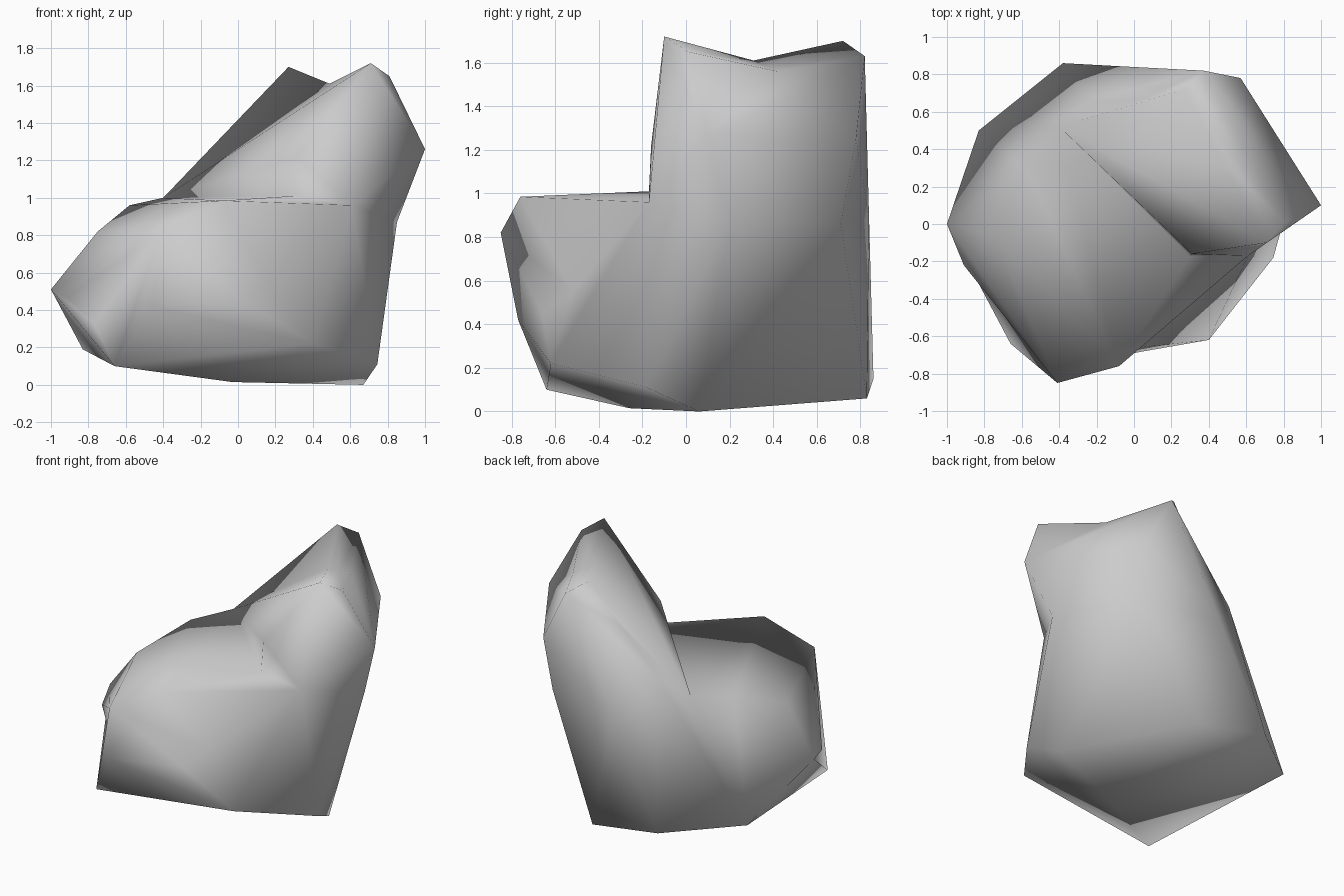
import bpy
import bmesh
from mathutils import Vector

cube = bpy.data.objects.get("Cube")
if cube:
    bpy.data.objects.remove(cube, do_unlink=True)

stone = bpy.data.materials.new("grey_stone")
stone.use_nodes = True
stone.diffuse_color = (0.6, 0.6, 0.6, 1)
bsdf = stone.node_tree.nodes["Principled BSDF"]
bsdf.inputs["Base Color"].default_value = (0.6, 0.6, 0.6, 1)
bsdf.inputs["Roughness"].default_value = 0.9

# Corners where the boulder and the slab meet
valley = {
    "valley_front": (0.3, -0.17, 1.01),
    "valley_side": (0.61, -0.17, 0.96),
    "valley_back": (-0.4, 0.52, 1.0),
}
# Corners on the ground
feet = {
    "foot_side": (0.745, -0.18, 0.11),
    "foot_low": (0.67, 0.06, 0),
    "foot_back": (0.15, 0.83, 0.06),
    "foot_far": (-0.38, 0.86, 0.15),
    "heel": (-0.83, 0.5, 0.19),
}
# Pinched ring halfway up the slab
waist = {
    "waist_side": (0.85, 0.2, 0.87),
    "waist_corner": (0.545, 0.71, 0.86),
    "waist_back": (-0.01, 0.84, 0.88),
    "ridge_back": (-0.24, 0.66, 1.14),
}
boulder_points = valley | feet | {
    "nose": (-1, 0, 0.51),
    "shoulder": (-0.58, 0.3, 0.96),
    "cheek": (-0.75, -0.06, 0.82),
    "front_top": (-0.41, -0.85, 0.82),
    "front_rim": (-0.08, -0.76, 0.985),
    "nose_side": (-0.91, -0.22, 0.47),
    "chin": (-0.46, -0.77, 0.42),
    "toe_left": (-0.66, -0.64, 0.1),
    "toe_right": (0.4, -0.62, 0.22),
    "belly": (-0.03, -0.26, 0.015),
}
slab_points = valley | waist | {
    "ridge_front": (0.31, -0.16, 1.22),
    "peak_front": (0.71, -0.1, 1.72),
    "peak_side": (0.81, 0.01, 1.65),
    "peak_back": (0.27, 0.72, 1.7),
    "peak_rear": (0.37, 0.82, 1.63),
    "elbow": (1, 0.1, 1.26),
    "elbow_back": (0.57, 0.78, 1.25),
}


def rock(name, points, dents=()):
    """Wrap corners in a faceted hull, then push chosen edges inward."""
    bm = bmesh.new()
    corner = {k: bm.verts.new(p) for k, p in points.items()}
    bmesh.ops.convex_hull(bm, input=list(bm.verts))
    bmesh.ops.triangulate(bm, faces=list(bm.faces))
    for a, b, target in dents:
        va, vb = corner[a], corner[b]
        edge = bm.edges.get((va, vb))
        if edge is None:
            continue
        _, mid = bmesh.utils.edge_split(edge, va, 0.5)
        for face in list(mid.link_faces):
            tip = next(v for v in face.verts if v not in (va, vb, mid))
            bmesh.utils.face_split(face, mid, tip)
        mid.co = Vector(target)
    loose = [v for v in bm.verts if not v.link_faces]
    bmesh.ops.delete(bm, geom=loose, context="VERTS")
    bmesh.ops.recalc_face_normals(bm, faces=list(bm.faces))
    mesh = bpy.data.meshes.new(name)
    bm.to_mesh(mesh)
    bm.free()
    mesh.materials.append(stone)
    obj = bpy.data.objects.new(name, mesh)
    bpy.context.collection.objects.link(obj)
    return obj


# Low rounded boulder, hollowed beside and below its front
boulder = rock("boulder", boulder_points, [
    ("front_rim", "toe_right", (0.15, -0.52, 0.55)),
    ("front_top", "toe_right", (0.03, -0.66, 0.45)),
    ("nose_side", "toe_left", (-0.77, -0.33, 0.33)),
])
# Slab foot, and the leaning slab with its notched crest
slab_foot = rock("slab_foot", valley | feet | waist)
slab = rock("slab", slab_points, [
    ("peak_front", "peak_back", (0.49, 0.31, 1.61)),
    ("peak_front", "ridge_back", (0.24, 0.27, 1.38)),
    ("peak_back", "ridge_back", (0.03, 0.66, 1.41)),
    ("peak_side", "peak_back", (0.54, 0.365, 1.585)),
    ("peak_side", "peak_rear", (0.59, 0.42, 1.56)),
])

# Fuse the parts into one rock
bpy.context.view_layer.objects.active = boulder
boulder.select_set(True)
for part in (slab_foot, slab):
    union = boulder.modifiers.new("fuse", "BOOLEAN")
    union.operation = "UNION"
    union.solver = "EXACT"
    union.object = part
    bpy.ops.object.modifier_apply(modifier="fuse")
    bpy.data.objects.remove(part, do_unlink=True)

# Weld the seams and shade the whole rock smoothly
bm = bmesh.new()
bm.from_mesh(boulder.data)
bmesh.ops.remove_doubles(bm, verts=list(bm.verts), dist=0.02)
bmesh.ops.recalc_face_normals(bm, faces=list(bm.faces))
for face in bm.faces:
    face.smooth = True
    face.material_index = 0
bm.to_mesh(boulder.data)
bm.free()
boulder.name = "rock"
